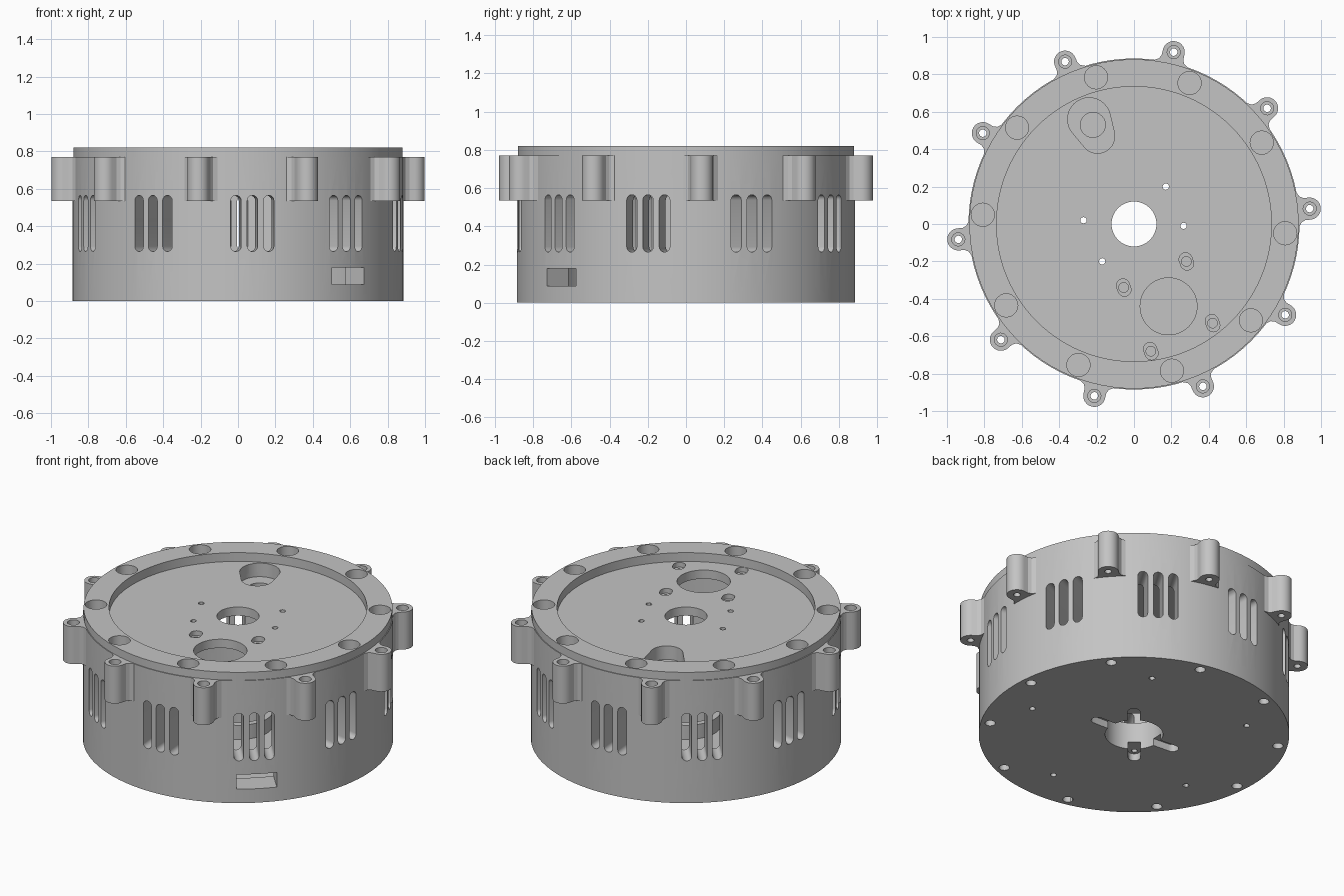
import bpy, bmesh
from math import cos, sin, pi, radians
from mathutils import Matrix, Vector
from mathutils.geometry import convex_hull_2d

cube = bpy.data.objects.get("Cube")
if cube:
    bpy.data.objects.remove(cube)

grey = bpy.data.materials.new("plain grey")
grey.use_nodes = True
colour = (0.55, 0.55, 0.55, 1)
grey.diffuse_color = colour
grey.node_tree.nodes["Principled BSDF"].inputs["Base Color"].default_value = colour


def circle(x, y, r, n=24):
    return [Vector((x + r * cos(2 * pi * i / n), y + r * sin(2 * pi * i / n))) for i in range(n)]


def polar(radius, angle):
    return radius * cos(radians(angle)), radius * sin(radians(angle))


def turn(angle):
    return Matrix.Rotation(radians(angle), 4, "Z")


def prism(bm, points, z0, z1, matrix=Matrix()):
    """Extrude the convex outline of some points between two heights."""
    hull = [points[i] for i in convex_hull_2d(points)]
    low = [bm.verts.new(matrix @ Vector((p.x, p.y, z0))) for p in hull]
    high = [bm.verts.new(matrix @ Vector((p.x, p.y, z1))) for p in hull]
    faces = [bm.faces.new(low), bm.faces.new(high)]
    for i in range(len(hull)):
        j = (i + 1) % len(hull)
        faces.append(bm.faces.new((low[i], low[j], high[j], high[i])))
    bmesh.ops.recalc_face_normals(bm, faces=faces)


def make(name, bm):
    mesh = bpy.data.meshes.new(name)
    bm.to_mesh(mesh)
    bm.free()
    mesh.materials.append(grey)
    obj = bpy.data.objects.new(name, mesh)
    bpy.context.collection.objects.link(obj)
    return obj


def cut(target, bm):
    """Subtract a set of separate solids from the target."""
    tool = make("cutter", bm)
    tool.hide_render = True
    mod = target.modifiers.new("cut", "BOOLEAN")
    mod.operation = "DIFFERENCE"
    mod.solver = "EXACT"
    mod.object = tool
    deps = bpy.context.evaluated_depsgraph_get()
    result = bpy.data.meshes.new_from_object(target.evaluated_get(deps))
    target.modifiers.clear()
    target.data = result
    bpy.data.objects.remove(tool)


def smooth(obj):
    bpy.ops.object.select_all(action="DESELECT")
    obj.select_set(True)
    bpy.context.view_layer.objects.active = obj
    bpy.ops.object.shade_smooth_by_angle(angle=radians(30))


# Hollow drum: floor, thick wall, recessed lid and a raised collar on the floor
profile = [(.165, 0), (.885, 0), (.885, .77), (.88, .77), (.88, .82), (.735, .82),
           (.735, .765), (.12, .765), (.12, .71), (.735, .71), (.735, .08),
           (.2, .08), (.2, .17), (.165, .17)]
bm = bmesh.new()
verts = [bm.verts.new((r, 0, z)) for r, z in profile]
edges = [bm.edges.new((verts[i - 1], verts[i])) for i in range(len(verts))]
bmesh.ops.spin(bm, geom=verts + edges, axis=(0, 0, 1), cent=(0, 0, 0),
               angle=2 * pi, steps=96, use_duplicate=False)
bmesh.ops.remove_doubles(bm, verts=bm.verts, dist=1e-4)
bmesh.ops.recalc_face_normals(bm, faces=bm.faces)
housing = make("housing", bm)

# Ten groups of three upright vent slots, and the cable port
bm = bmesh.new()
upright = Matrix(((0, 0, 1, 0), (1, 0, 0, 0), (0, 1, 0, 0), (0, 0, 0, 1)))
for k in range(10):
    for side in (-.088, 0, .088):
        ends = circle(side, .293, .028, 16) + circle(side, .537, .028, 16)
        prism(bm, ends, .65, 1, turn(23 + 36 * k) @ upright)
port = [Vector((x, z)) for x in (-.115, .115) for z in (.088, .18)]
prism(bm, port, .65, 1, turn(-48) @ upright)
cut(housing, bm)

# Rim sockets, screw holes in the floor, and openings through the lid
bm = bmesh.new()
for k in range(10):
    prism(bm, circle(*polar(.81, -3.5 + 36 * k), .062), .74, .9)
    prism(bm, circle(*polar(.83, 5 + 36 * k), .03, 16), -.1, .07)
for k in range(5):
    prism(bm, circle(*polar(.65, -13 + 72 * k), .018, 12), -.1, .2)
mounts = [(.265, -.01), (.17, .2), (-.27, .02), (-.17, -.2)]
for x, y in mounts:
    prism(bm, circle(x, y, .017, 12), .6, .8)
ovals = [(-.055, -.34, 20), (.28, -.2, 20), (.09, -.68, 20), (.42, -.53, 20)]
for x, y, angle in ovals:
    dx, dy = polar(.012, 90 + angle)
    prism(bm, circle(x - dx, y - dy, .035) + circle(x + dx, y + dy, .035), .735, .8)
prism(bm, circle(.185, -.44, .152, 48), .6, .8)
pocket = (-.24, .56, .115), (-.195, .47, .092)
prism(bm, circle(*pocket[0], 32) + circle(*pocket[1], 32), .69, .8)
cut(housing, bm)

# Small through holes inside the counterbores, and arms around the floor opening
bm = bmesh.new()
for x, y, angle in ovals:
    prism(bm, circle(x, y, .026, 16), .6, .75)
for x, y in mounts:
    inner = Vector((x, y)) * .5
    prism(bm, circle(*inner, .035, 16) + circle(x, y, .035, 16), -.1, .045)
cut(housing, bm)
bm = bmesh.new()
for x, y in mounts:
    prism(bm, circle(x, y, .017, 12), .02, .2)
cut(housing, bm)
smooth(housing)

# Stepped cup under the pocket in the lid
bm = bmesh.new()
prism(bm, [p for x, y, r in pocket for p in circle(x, y, r + .02, 32)], .65, .712)
cup = make("lid_cup", bm)
bm = bmesh.new()
prism(bm, [p for x, y, r in pocket for p in circle(x, y, r, 32)], .68, .8)
cut(cup, bm)
bm = bmesh.new()
prism(bm, circle(-.22, .53, .067), .6, .7)
cut(cup, bm)
smooth(cup)

# Ten mounting lugs with counterbored screw holes and flared roots
for k in range(10):
    place = turn(5 + 36 * k)
    bm = bmesh.new()
    prism(bm, circle(.943, 0, .059, 32) + [Vector((.872, y)) for y in (-.06, .06)], .535, .77, place)
    lug = make(f"lug_{k + 1}", bm)
    for r, z in ((.035, .72), (.02, .4)):
        bm = bmesh.new()
        prism(bm, circle(.943, 0, r, 20), z, .9, place)
        cut(lug, bm)
    smooth(lug)
    # Curved fillets where the lug meets the wall
    bm = bmesh.new()
    for s in (-1, 1):
        wedge = [Vector((.87, .058 * s)), Vector((.917, .058 * s)),
                 Vector((.894, .069 * s)), Vector((.881, .09 * s)), Vector((.865, .1 * s))]
        root = Vector((.865, .05 * s))
        for a, b in zip(wedge, wedge[1:]):
            prism(bm, [root, a, b], .535, .77, place)
    smooth(make(f"lug_fillet_{k + 1}", bm))
